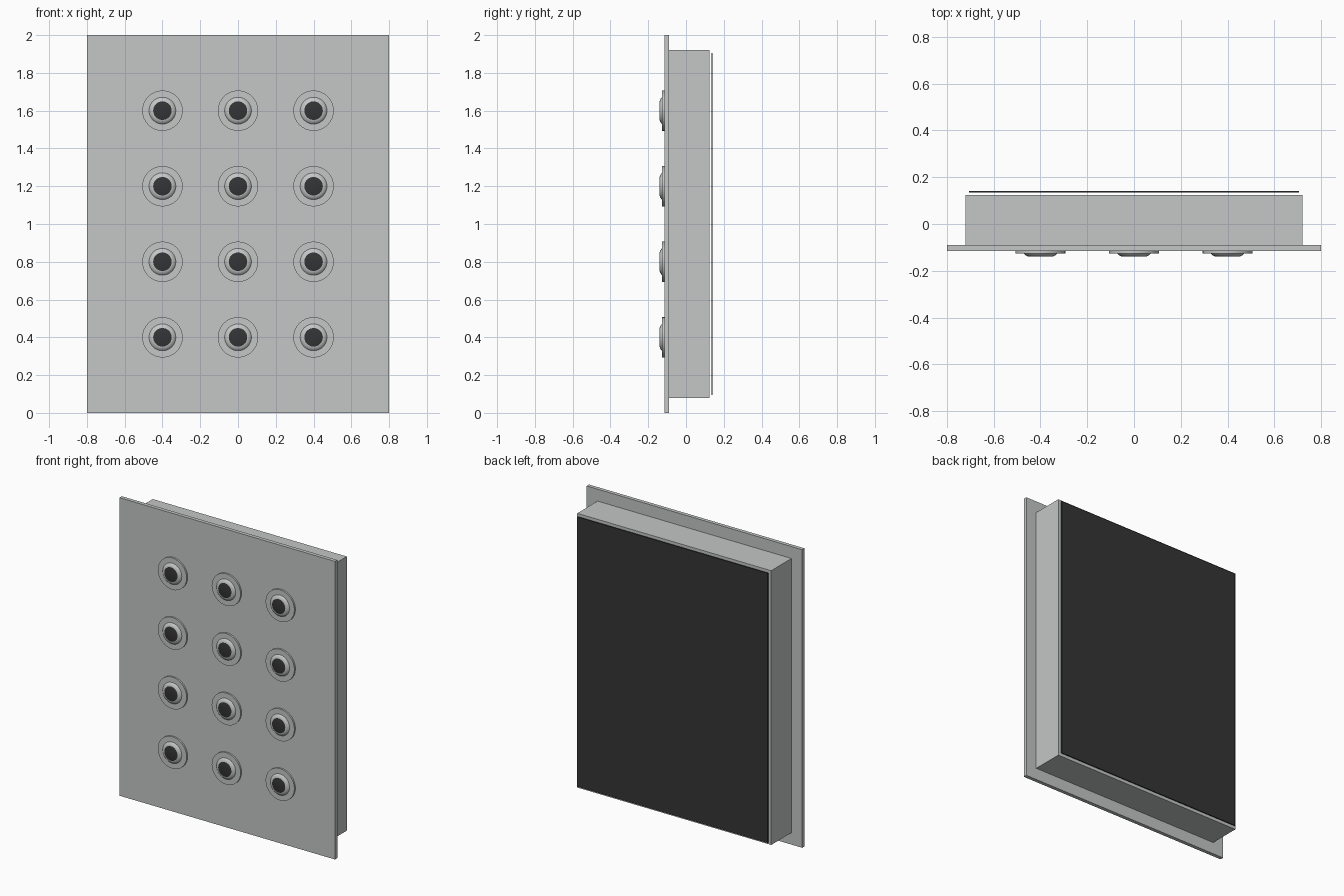
import bpy
import bmesh
from math import radians
from mathutils import Matrix

cube = bpy.data.objects.get("Cube")
if cube:
    bpy.data.objects.remove(cube, do_unlink=True)


def make_material(name, color):
    mat = bpy.data.materials.new(name)
    mat.use_nodes = True
    mat.diffuse_color = color
    bsdf = next(n for n in mat.node_tree.nodes if n.type == 'BSDF_PRINCIPLED')
    bsdf.inputs["Base Color"].default_value = color
    return mat


steel = make_material("brushed_grey", (0.55, 0.57, 0.56, 1))
black = make_material("matte_black", (0.035, 0.035, 0.035, 1))


def add_object(name, bm, *mats):
    bmesh.ops.recalc_face_normals(bm, faces=bm.faces)
    mesh = bpy.data.meshes.new(name)
    bm.to_mesh(mesh)
    bm.free()
    for mat in mats:
        mesh.materials.append(mat)
    obj = bpy.data.objects.new(name, mesh)
    bpy.context.collection.objects.link(obj)
    return obj


def box(name, width, height, y_front, y_back, mat):
    """Upright slab centred on x = 0 and z = 1."""
    bm = bmesh.new()
    bmesh.ops.create_cube(bm, size=1)
    bmesh.ops.scale(bm, vec=(width, y_back - y_front, height), verts=bm.verts)
    bmesh.ops.translate(bm, vec=(0, (y_front + y_back) / 2, 1), verts=bm.verts)
    return add_object(name, bm, mat)


# Face plate, housing behind it, and the rear panel standing just off the housing
box("face_plate", 1.6, 2.0, -0.115, -0.09, steel)
box("housing", 1.44, 1.84, -0.09, 0.125, steel)
box("rear_panel", 1.41, 1.81, 0.134, 0.141, black)


# Nozzle: flat flange, rounded collar and dark mouth, turned about the y axis
PROFILE = [(0.107, -0.113), (0.107, -0.126), (0.071, -0.126),
           (0.066, -0.132), (0.058, -0.137), (0.049, -0.140)]
SIDES = 32


def nozzle(name, x, z):
    bm = bmesh.new()
    verts = [bm.verts.new((r, y, 0)) for r, y in PROFILE]
    edges = [bm.edges.new(pair) for pair in zip(verts, verts[1:])]
    bmesh.ops.spin(bm, geom=verts + edges, cent=(0, 0, 0), axis=(0, 1, 0),
                   angle=radians(360), steps=SIDES, use_merge=True)
    bmesh.ops.remove_doubles(bm, verts=bm.verts, dist=0.0001)
    rims = [e for e in bm.edges if e.is_boundary]
    caps = bmesh.ops.holes_fill(bm, edges=rims, sides=0)["faces"]
    for face in caps:
        if face.calc_center_median().y < -0.13:
            face.material_index = 1
    bmesh.ops.transform(bm, matrix=Matrix.Translation((x, 0, z)), verts=bm.verts)
    obj = add_object(name, bm, steel, black)
    bpy.ops.object.select_all(action='DESELECT')
    bpy.context.view_layer.objects.active = obj
    obj.select_set(True)
    bpy.ops.object.shade_smooth_by_angle(angle=radians(25))


# Grid of nozzles, three across and four up
for row in range(4):
    for col in range(3):
        nozzle(f"nozzle_row{row + 1}_column{col + 1}", (col - 1) * 0.4, (row + 1) * 0.4)
